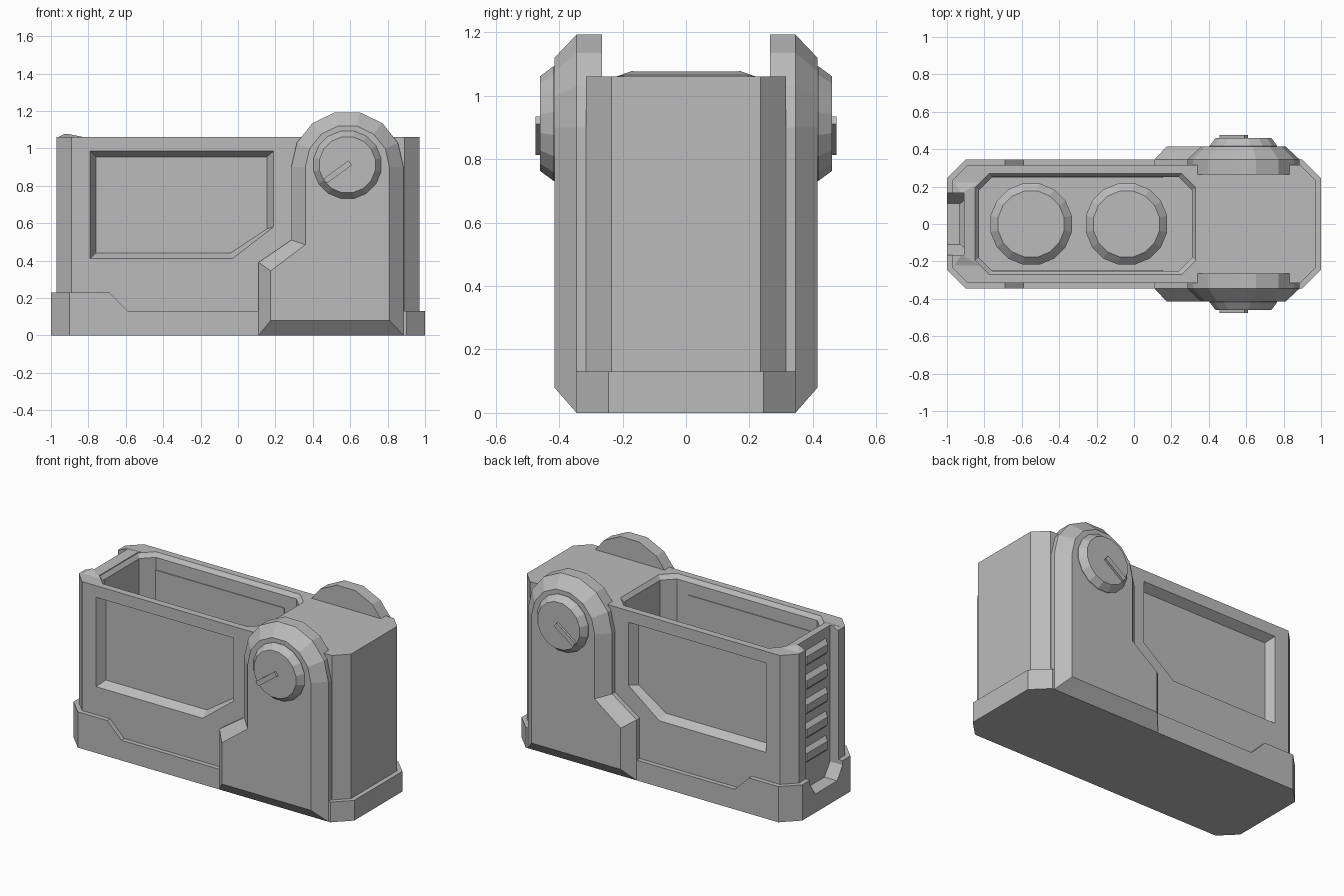
import bpy, bmesh, math

if "Cube" in bpy.data.objects:
    bpy.data.objects.remove(bpy.data.objects["Cube"], do_unlink=True)

grey = bpy.data.materials.new("plain_grey")
grey.use_nodes = True
COLOUR = (0.5, 0.5, 0.5, 1)
grey.diffuse_color = COLOUR
grey.node_tree.nodes["Principled BSDF"].inputs["Base Color"].default_value = COLOUR


def loft(name, rings):
    """Solid through matching rings of points, capped at both ends."""
    bm = bmesh.new()
    loops = [[bm.verts.new(p) for p in ring] for ring in rings]
    n = len(loops[0])
    for a, b in zip(loops, loops[1:]):
        for i in range(n):
            j = (i + 1) % n
            bm.faces.new((a[i], a[j], b[j], b[i]))
    bm.faces.new(loops[0][::-1])
    bm.faces.new(loops[-1])
    bmesh.ops.recalc_face_normals(bm, faces=bm.faces)
    mesh = bpy.data.meshes.new(name)
    bm.to_mesh(mesh)
    bm.free()
    mesh.materials.append(grey)
    obj = bpy.data.objects.new(name, mesh)
    bpy.context.collection.objects.link(obj)
    return obj


def cut(obj, cutters):
    """Subtract the cutters and bake the result."""
    for c in cutters:
        mod = obj.modifiers.new("cut", 'BOOLEAN')
        mod.operation = 'DIFFERENCE'
        mod.solver = 'EXACT'
        mod.object = c
    bpy.context.view_layer.update()
    deps = bpy.context.evaluated_depsgraph_get()
    mesh = bpy.data.meshes.new_from_object(obj.evaluated_get(deps))
    obj.modifiers.clear()
    obj.data = mesh


def octagon(x0, x1, w, c, z):
    """Rectangle with chamfered corners at height z."""
    return [(x0 + c, -w, z), (x1 - c, -w, z), (x1, c - w, z), (x1, w - c, z),
            (x1 - c, w, z), (x0 + c, w, z), (x0, w - c, z), (x0, c - w, z)]


def at_y(points, y):
    return [(x, y, z) for x, z in points]


def circle(cx, cy, r, n, turn=0):
    return [(cx + r * math.cos(turn + math.tau * i / n),
             cy + r * math.sin(turn + math.tau * i / n)) for i in range(n)]


# Base, body and the low ridge over the vent end
base = loft("base", [octagon(-1, 1, 0.345, 0.1, z) for z in (0, 0.23)])
body = loft("body", [octagon(-0.97, 0.97, 0.315, 0.08, z) for z in (0.05, 1.06)])
ridge = loft("rim_ridge", [
    [(-0.97, -0.235, 1.055), (-0.8, -0.235, 1.055), (-0.8, 0.235, 1.055), (-0.97, 0.235, 1.055)],
    [(-0.925, -0.17, 1.078), (-0.915, -0.17, 1.078), (-0.915, 0.17, 1.078), (-0.925, 0.17, 1.078)]])

# Cutters: base step, vent notch, open pocket, side windows
step = [(-0.59, 0.13), (1.2, 0.13), (1.2, 0.33), (-0.79, 0.33)]
step_cut = loft("step_cutter", [at_y(step, y) for y in (-0.6, 0.6)])
notch = [(-0.11, 0.12), (0.11, 0.12), (0.165, 0.2), (0.165, 1.3), (-0.165, 1.3), (-0.165, 0.2)]
notch_cut = loft("notch_cutter", [[(x, y, z) for y, z in notch] for x in (-1.2, -0.91)])
pocket_cut = loft("pocket_cutter", [
    octagon(-0.85, 0.33, 0.27, 0.075, 1.2), octagon(-0.85, 0.33, 0.27, 0.075, 1.06),
    octagon(-0.83, 0.31, 0.25, 0.07, 1.035), octagon(-0.83, 0.31, 0.25, 0.07, 0.25)])
win_out = [(-0.79, 0.985), (0.19, 0.985), (0.19, 0.58), (-0.03, 0.41), (-0.79, 0.41)]
win_in = [(-0.76, 0.955), (0.155, 0.955), (0.155, 0.57), (-0.04, 0.44), (-0.76, 0.44)]
window_cuts = [loft("window_cutter", [at_y(win_out, s * 0.4), at_y(win_out, s * 0.315),
                                      at_y(win_in, s * 0.26)]) for s in (1, -1)]

cut(base, [step_cut, notch_cut])
cut(body, [*window_cuts, notch_cut, pocket_cut])
cut(ridge, [notch_cut, pocket_cut])
for c in [step_cut, notch_cut, pocket_cut, *window_cuts]:
    bpy.data.objects.remove(c, do_unlink=True)

# Cells standing in the pocket
for i, x in enumerate((-0.55, -0.04)):
    loft(f"cell_{i + 1}", [[(px, py, z) for px, py in circle(x, 0, r, 16, math.pi / 16)]
                           for r, z in ((0.222, 0.22), (0.222, 0.57), (0.18, 0.61))])

# Vent slats on the notched end
for i in range(5):
    z = 0.335 + 0.156 * i
    loft(f"vent_slat_{i + 1}", [
        [(x, -w, z - h), (x, w, z - h), (x, w, z + h), (x, -w, z + h)]
        for x, w, h in ((-0.9, 0.125, 0.05), (-0.91, 0.125, 0.05), (-0.935, 0.105, 0.025))])


def plate_outline(i):
    """Side plate outline; i = 0 is the edge, i = 1 the inset face."""
    r = 0.3 - 0.075 * i
    arc = [(0.585 + r * math.cos(math.pi * k / 7), 0.9 + r * math.sin(math.pi * k / 7))
           for k in range(8)]
    left = 0.11 + 0.065 * i
    return [(left, 0.08 * i), (0.885 - 0.075 * i, 0.08 * i), *arc,
            (0.585 - r, 0.51 - 0.025 * i), (left, 0.39 - 0.045 * i)]


# Side plates with knobs, pointers and inner panels, same on both sides
for side, s in (("left", 1), ("right", -1)):
    side = "back" if s == 1 else "front"
    loft(side + "_plate", [at_y(plate_outline(i), s * y)
                           for i, y in ((0, 0.265), (0, 0.345), (1, 0.415))])
    loft(side + "_knob", [at_y(circle(0.585, 0.912, r, 16, math.pi / 16), s * y)
                          for r, y in ((0.184, 0.4), (0.184, 0.418), (0.152, 0.46))])
    bar = [(0.457, 0.837), (0.476, 0.813), (0.609, 0.91), (0.59, 0.935)]
    loft(side + "_pointer", [at_y(bar, s * y) for y in (0.45, 0.475)])
    loft(side + "_inner_panel", [at_y(win_in, s * y) for y in (0.252, 0.245)])
